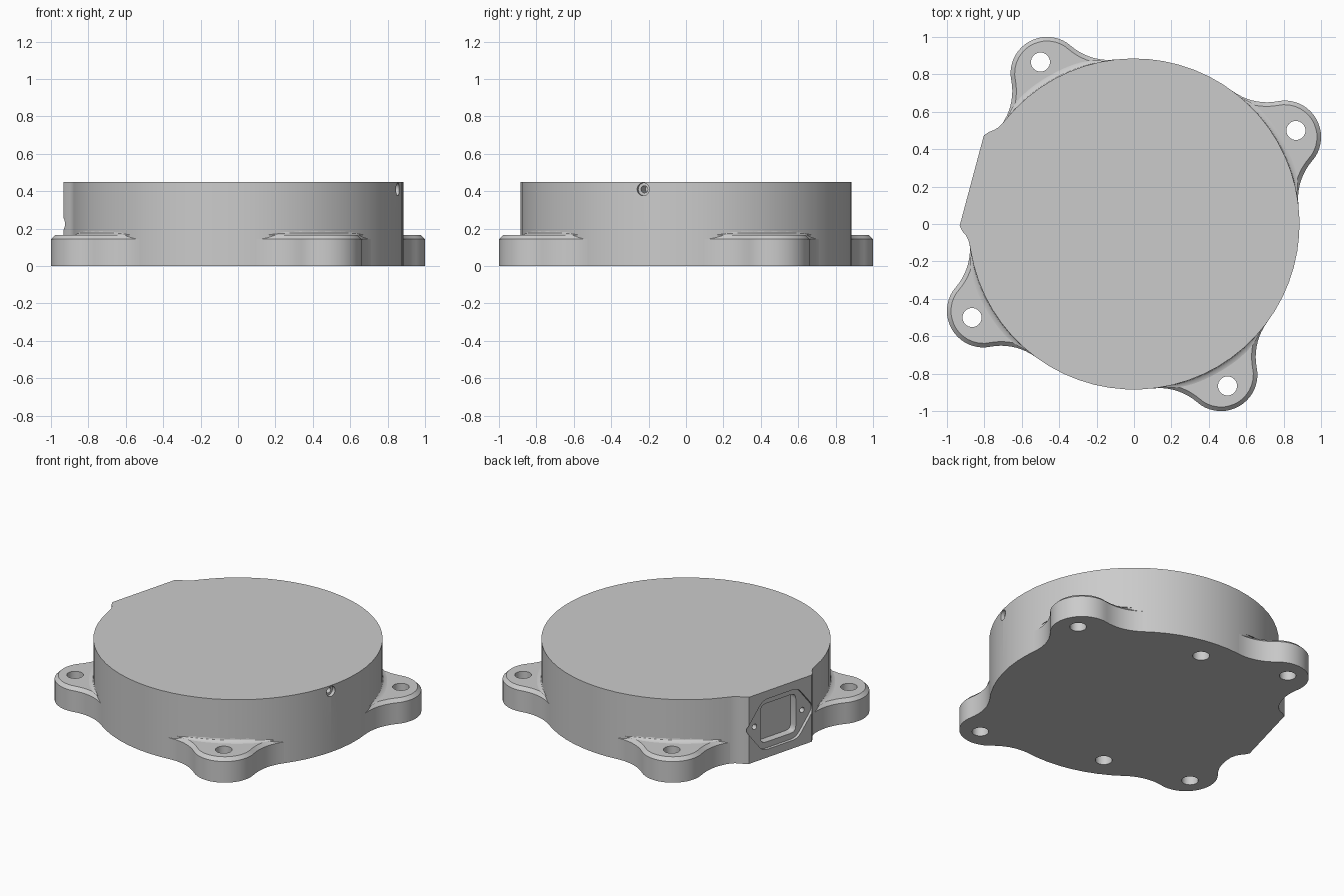
import bpy, bmesh
from math import radians, cos, sin, pi
from mathutils import Matrix, Vector

if "Cube" in bpy.data.objects:
    bpy.data.objects.remove(bpy.data.objects["Cube"])

BODY_R, HEIGHT = 0.885, 0.45
LUG_R, LUG_D = 0.195, 0.93
FILLET_R, SPAN = 0.31, 23.5
LUG_TOP, CHAMFER = 0.165, 0.022
PORT_ANGLE = 165

grey = bpy.data.materials.new("cast_grey")
grey.use_nodes = True
grey.diffuse_color = (0.6, 0.6, 0.6, 1)
grey.node_tree.nodes["Principled BSDF"].inputs["Base Color"].default_value = (0.6, 0.6, 0.6, 1)


def polar(r, deg, centre=(0, 0)):
    return Vector((centre[0] + r * cos(radians(deg)), centre[1] + r * sin(radians(deg))))


def arc(r, a, b, n, centre=(0, 0)):
    return [polar(r, a + (b - a) * i / n, centre) for i in range(n + 1)]


def circle(r, n=32, centre=(0, 0)):
    return arc(r, 0, 360, n, centre)[:-1]


def rounded(points, r):
    # soften each corner of a polygon with a short curve
    out = []
    pts = [Vector(p) for p in points]
    for i, p in enumerate(pts):
        a = p + (pts[i - 1] - p).normalized() * r
        b = p + (pts[(i + 1) % len(pts)] - p).normalized() * r
        out += [a * (1 - t) ** 2 + p * 2 * t * (1 - t) + b * t * t for t in (0, .25, .5, .75, 1)]
    return out


def loft(name, rings, matrix=Matrix(), extra=None):
    # closed solid through rings of (outline, height)
    bm = bmesh.new()
    loops = [[bm.verts.new((p[0], p[1], z)) for p in pts] for pts, z in rings]
    bm.faces.new(loops[0][::-1])
    bm.faces.new(loops[-1])
    for low, high in zip(loops, loops[1:]):
        for i in range(len(low)):
            j = (i + 1) % len(low)
            bm.faces.new((low[i], low[j], high[j], high[i]))
    bmesh.ops.recalc_face_normals(bm, faces=bm.faces)
    if extra:
        extra(bm)
    bm.transform(matrix)
    mesh = bpy.data.meshes.new(name)
    bm.to_mesh(mesh)
    bm.free()
    mesh.materials.append(grey)
    obj = bpy.data.objects.new(name, mesh)
    bpy.context.collection.objects.link(obj)
    return obj


def activate(obj):
    bpy.ops.object.select_all(action='DESELECT')
    obj.select_set(True)
    bpy.context.view_layer.objects.active = obj


def cut(obj, outline, z0, z1, matrix=Matrix()):
    cutter = loft("cutter", [(outline, z0), (outline, z1)], matrix)
    cutter.hide_render = True
    mod = obj.modifiers.new("cut", 'BOOLEAN')
    mod.operation, mod.solver, mod.object = 'DIFFERENCE', 'EXACT', cutter
    activate(obj)
    bpy.ops.object.modifier_apply(modifier=mod.name)
    bpy.data.objects.remove(cutter)


def smooth(obj):
    activate(obj)
    bpy.ops.object.shade_smooth_by_angle(angle=radians(28))


def side_frame(deg, dist, z):
    # local x runs along the wall, y up, z outward
    n = Vector((cos(radians(deg)), sin(radians(deg)), 0))
    t = Vector((-n.y, n.x, 0))
    m = Matrix((t, (0, 0, 1), n)).transposed().to_4x4()
    m.translation = n * dist + Vector((0, 0, z))
    return m


# Round housing with a flat connector pad on one side
half_pad = [(0.82, 0.335), (0.833, 0.312), (0.853, 0.291), (0.875, 0.276), (0.898, 0.25)]
pad = [(n, -t) for n, t in half_pad] + [(n, t) for n, t in half_pad[::-1]]
outline = pad + arc(BODY_R, 24, 336, 56)
housing = loft("housing", [(outline, 0), (outline, HEIGHT)],
               Matrix.Rotation(radians(PORT_ANGLE), 4, 'Z'))

# Connector recess: pointed plate, rounded socket and two screw holes
frame = side_frame(PORT_ANGLE, 0.898, HEIGHT / 2)
hexagon = [(-0.275, 0), (-0.14, -0.17), (0.14, -0.17), (0.275, 0), (0.14, 0.17), (-0.14, 0.17)]
socket = [(-0.14, -0.13), (0.14, -0.13), (0.14, 0.13), (-0.14, 0.13)]
cut(housing, rounded(hexagon, 0.04), -0.02, 0.1, frame)
cut(housing, rounded(socket, 0.04), -0.07, 0.1, frame)
for x in (-0.19, 0.19):
    cut(housing, circle(0.018, 16, (x, 0)), -0.1, 0.1, frame)

# Stepped vent opposite the connector
vent = side_frame(PORT_ANGLE + 180, BODY_R, 0.41)
cut(housing, circle(0.034, 24), -0.025, 0.1, vent)
cut(housing, circle(0.019, 20), -0.12, 0.1, vent)

# Blind holes in the underside
for offset in (-80, 80):
    cut(housing, circle(0.052, 32, polar(0.715, PORT_ANGLE + offset)), -0.1, 0.1)
smooth(housing)


def lug_outline(inset):
    f = polar(BODY_R + FILLET_R, SPAN)
    tip = degrees_between(f)
    flare = arc(FILLET_R + inset, 180 + SPAN, 180 + tip, 9, f)
    nose = arc(LUG_R - inset, tip, -tip, 18, (LUG_D, 0))
    other = [Vector((p.x, -p.y)) for p in flare[::-1]]
    return flare + nose[1:-1] + other + arc(0.85, -SPAN + 1, SPAN - 1, 16)


def degrees_between(f):
    return (f - Vector((LUG_D, 0))).angle(Vector((1, 0))) * 180 / pi


def root_fillet(bm):
    # tapered concave strip where the lug meets the wall
    rows = []
    for i in range(25):
        a = -20 + 40 * i / 24
        w = 0.03 * (1 - (a / 20) ** 4)
        row = []
        for k in (0, 0.33, 0.67, 1):
            p = polar(BODY_R - 0.002 + w * (1 - sin(k * pi / 2)), a)
            row.append(bm.verts.new((p.x, p.y, LUG_TOP + 0.0005 + w * 0.8 * (1 - cos(k * pi / 2)))))
        rows.append(row)
    for r, s in zip(rows, rows[1:]):
        for k in range(3):
            bm.faces.new((r[k], s[k], s[k + 1], r[k + 1]))


# Four mounting lugs with chamfered rims and through holes
full, inner = lug_outline(0), lug_outline(CHAMFER)
for i, name in enumerate(("left_rear", "right_rear", "right_front", "left_front")):
    angle = 30 + 90 * i
    lug = loft(name + "_mounting_lug",
               [(full, 0), (full, LUG_TOP - CHAMFER), (inner, LUG_TOP)],
               Matrix.Rotation(radians(angle), 4, 'Z'))
    cut(lug, circle(0.051, 32, polar(1.0, angle)), -0.1, 0.3)
    smooth(lug)

    # Blend strip between lug and wall
    sliver = [(0.86, -0.01), (0.87, 0), (0.86, 0.01)]
    blend = loft(name + "_lug_blend", [(sliver, 0.1), (sliver, 0.12)],
                 Matrix.Rotation(radians(angle), 4, 'Z'), root_fillet)
    smooth(blend)
